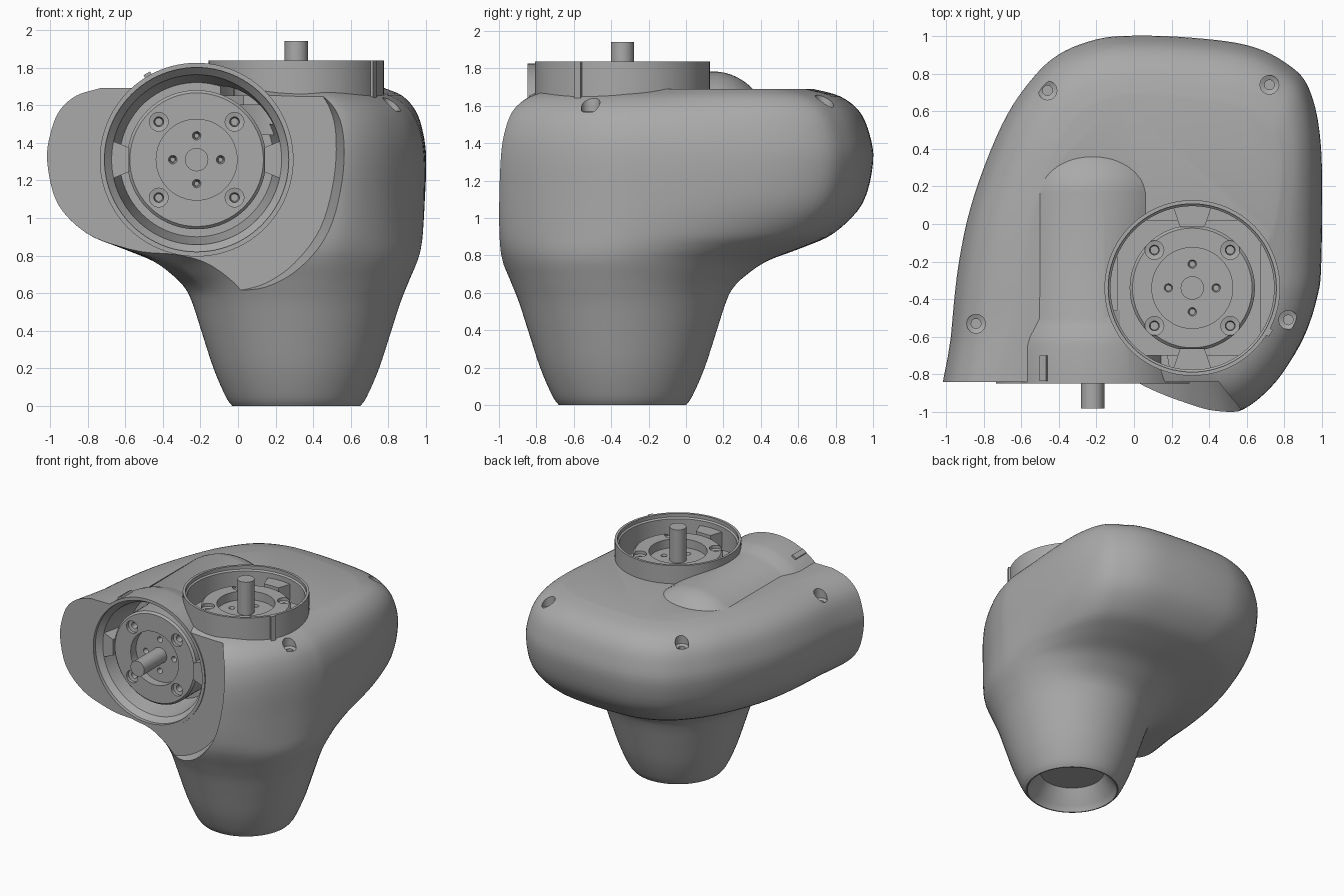
import bpy, bmesh, math
from mathutils import Vector, Matrix

cube = bpy.data.objects.get("Cube")
if cube:
    bpy.data.objects.remove(cube, do_unlink=True)

grey = bpy.data.materials.new("housing_grey")
grey.use_nodes = True
grey.diffuse_color = (0.4, 0.4, 0.4, 1)
grey.node_tree.nodes["Principled BSDF"].inputs["Base Color"].default_value = (0.4, 0.4, 0.4, 1)

# Output frames: local z points out of each port
TOP = Matrix.Translation((0.31, -0.34, 0))
FRONT = Matrix.Translation((-0.22, 0, 1.31)) @ Matrix.Rotation(math.pi / 2, 4, 'X')


def make(name, bm, frame=Matrix()):
    bmesh.ops.transform(bm, matrix=frame, verts=bm.verts)
    bmesh.ops.recalc_face_normals(bm, faces=bm.faces)
    mesh = bpy.data.meshes.new(name)
    bm.to_mesh(mesh)
    bm.free()
    mesh.materials.append(grey)
    obj = bpy.data.objects.new(name, mesh)
    bpy.context.collection.objects.link(obj)
    return obj


def loft(bm, rings):
    rows = [[bm.verts.new(p) for p in ring] for ring in rings]
    n = len(rows[0])
    for a, b in zip(rows, rows[1:]):
        for i in range(n):
            j = (i + 1) % n
            bm.faces.new((a[i], a[j], b[j], b[i]))
    bm.faces.new(rows[0])
    bm.faces.new(rows[-1])


def lathe(bm, profile, x=0, y=0, sides=64):
    angles = [math.tau * i / sides for i in range(sides)]
    loft(bm, [[(x + r * math.cos(a), y + r * math.sin(a), h) for a in angles] for r, h in profile])


def prism(bm, pts, h0, h1, grow=1.0):
    loft(bm, [[(x, y, h0) for x, y in pts], [(x * grow, y * grow, h1) for x, y in pts]])


def turned(name, profile, frame, sides=64):
    bm = bmesh.new()
    lathe(bm, profile, sides=sides)
    return make(name, bm, frame)


def spline(pts, steps, closed=False):
    """Catmull-Rom curve through the points."""
    n, out = len(pts), []
    for i in range(n if closed else n - 1):
        k = [(i + o) % n if closed else min(max(i + o, 0), n - 1) for o in (-1, 0, 1, 2)]
        a, b, c, d = (pts[j] for j in k)
        for s in range(steps):
            t = s / steps
            out.append(0.5 * (2 * b + (c - a) * t + (2 * a - 5 * b + 4 * c - d) * t * t
                              + (3 * b - a - 3 * c + d) * t ** 3))
    return out if closed else out + [pts[-1]]


def combine(obj, tool, operation):
    mod = obj.modifiers.new(operation, 'BOOLEAN')
    mod.operation, mod.solver, mod.object = operation, 'EXACT', tool
    bpy.context.view_layer.objects.active = obj
    bpy.ops.object.modifier_apply(modifier=mod.name)
    bpy.data.objects.remove(tool, do_unlink=True)


# Housing: round foot blended into a broad shoulder outline
shoulder = [(.995, -.2), (.995, .4), (.93, .72), (.8, .86), (.6, .95), (.3, .99), (0, 1), (-.2, .98),
            (-.4, .9), (-.55, .76), (-.7, .53), (-.85, .15), (-.93, -.2), (-.973, -.6),
            (-1.01, -1.08), (-.6, -1.06), (-.2, -1.03), (.1, -1.02), (.4, -1.01), (.58, -.985),
            (.76, -.83), (.9, -.6), (.97, -.4)]
outline = spline([Vector(p) for p in shoulder], 5, closed=True)
# Levels: height, shoulder share, foot radius, inset
levels = [(0, 0, .34, 0), (.05, 0, .375, 0), (.2, 0, .44, 0), (.4, 0, .505, 0), (.54, 0, .55, 0),
          (.62, .01, .58, 0), (.69, .07, .605, 0), (.77, .2, .635, 0), (.84, .45, .65, 0),
          (.92, .7, .655, 0), (1.08, .92, .66, 0), (1.3, 1, .66, 0), (1.45, 1, .66, .02),
          (1.57, 1, .66, .075), (1.65, 1, .66, .18), (1.69, 1, .66, .33)]
centre = Vector((.31, -.34))
rings = []
for z, share, radius, inset in spline([Vector(v) for v in levels], 4):
    ring = []
    for p in outline:
        arm = p - centre
        reach = (1 - share) * radius + share * arm.length - inset
        q = centre + arm.normalized() * reach
        ring.append((q.x, q.y, z))
    rings.append(ring)
bm = bmesh.new()
loft(bm, rings)
housing = make("housing", bm)

# Flat front pad with a drafted curved wall
wall = [(.2, -.7), (.36, -.66), (.52, -.55), (.66, -.36), (.73, -.1), (.74, .14), (.7, .29), (.62, .4)]
pad = [tuple(p) for p in spline([Vector(p) for p in wall], 5)]
bm = bmesh.new()
prism(bm, pad + [(.55, .6), (-1.2, .6), (-1.2, -.7)], .84, 1.3, 1.18)
combine(housing, make("pad_cutter", bm, FRONT), 'DIFFERENCE')

# Front barrel with a domed rear end, and the top collar
dome = [(.473 * math.sin(a), -.15 - .35 * math.cos(a)) for a in
        [math.radians(d) for d in range(3, 91, 6)]]
barrel = dome + [(.473, .5), (.485, .54), (.505, .6), (.515, .65), (.515, .848)]
combine(housing, turned("barrel", barrel, FRONT, 96), 'UNION')
combine(housing, turned("collar", [(.467, 1.5), (.467, 1.838)], TOP, 96), 'UNION')

# Port cavities and the foot socket
combine(housing, turned("front_cavity", [(.41, .5), (.452, .78), (.49, .82), (.49, 1.1)],
                        FRONT, 96), 'DIFFERENCE')
combine(housing, turned("top_cavity", [(.435, 1.5), (.435, 1.8), (.447, 1.81), (.447, 2.1)],
                        TOP, 96), 'DIFFERENCE')
combine(housing, turned("foot_socket", [(.335, -.02), (.33, .005), (.305, .04), (.27, .09),
                                        (.235, .15)], TOP), 'DIFFERENCE')

# Counterbored screw holes round the shoulder
bm = bmesh.new()
for x, y in ((-.46, .71), (.72, .74), (.82, -.51), (-.84, -.53)):
    lathe(bm, [(.026, 1.48), (.026, 1.56), (.05, 1.57), (.05, 1.9)], x, y, 24)
combine(housing, make("screw_holes", bm), 'DIFFERENCE')


def motor(label, frame, radius, face, tip, port, turn):
    """Round motor face with screw holes, a shaft and two retaining tabs."""
    body = turned(label + "_motor", [(radius, face - .3), (radius, face - .015),
                                     (radius - .015, face)], frame, 72)
    combine(body, turned("bore", [(.215, face - .07), (.215, face + .1)], frame, 48), 'DIFFERENCE')
    bm = bmesh.new()
    for i in range(4):
        a = math.tau * i / 4
        lathe(bm, [(.012, face - .15), (.016, face - .09), (.026, face - .06), (.026, face)],
              .127 * math.cos(a), .127 * math.sin(a), 20)
        a += math.pi / 4
        lathe(bm, [(.02, face - .12), (.026, face - .03), (.05, face - .025),
                   (.05, face + .05)], .285 * math.cos(a), .285 * math.sin(a), 24)
    combine(body, make("motor_holes", bm, frame), 'DIFFERENCE')

    shaft = turned(label + "_shaft", [(.062, face - .1), (.062, tip)], frame, 32)

    bm = bmesh.new()
    for side in (1, -1):
        inner, outer = side * (radius - .01), side * port
        prism(bm, [(inner, -.065), (outer, -.105), (outer, .105), (inner, .065)],
              face - .25, face + .02)
    tabs = make(label + "_tabs", bm, frame @ Matrix.Rotation(turn, 4, 'Z'))
    return [body, shaft, tabs]


parts = [housing]
parts += motor("front", FRONT, .37, .76, .98, .46, 0)
parts += motor("top", TOP, .333, 1.74, 1.94, .44, math.pi / 2)

# Square plate under the top motor, leaving a gap on its left side
bm = bmesh.new()
prism(bm, [(.365, -.25), (.365, .3), (.3, .36), (-.36, .36), (-.4, .2), (-.4, -.2), (-.28, -.36),
           (.28, -.36)], 1.6, 1.65)
parts.append(make("top_motor_plate", bm, TOP))


def nub(name, frame, radius, angle, low, high):
    bm = bmesh.new()
    prism(bm, [(radius - .02, -.02), (radius + .015, -.02), (radius + .015, .02), (radius - .02, .02)],
          low, high)
    return make(name, bm, frame @ Matrix.Rotation(angle, 4, 'Z'))


# Locating nubs on the port rims
parts.append(nub("front_nub", FRONT, .515, math.radians(120), .7, .835))
parts.append(nub("top_nub", TOP, .467, math.radians(-30), 1.6, 1.838))

bpy.ops.object.select_all(action='DESELECT')
for obj in parts:
    obj.select_set(True)
bpy.context.view_layer.objects.active = housing
bpy.ops.object.shade_smooth_by_angle(angle=math.radians(32))
